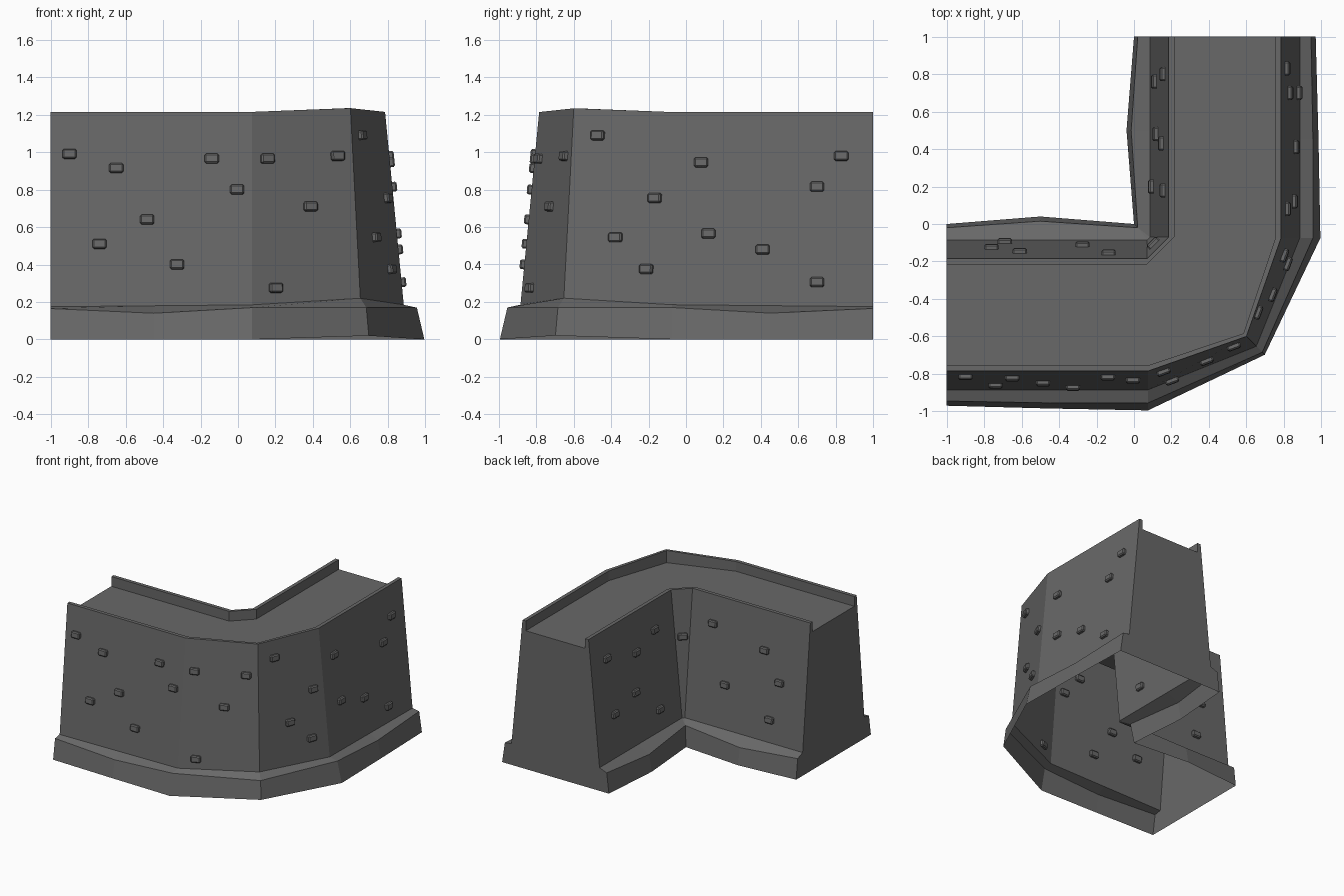
import bpy, bmesh
from bpy import data as D
from mathutils import Vector, Matrix
from mathutils.bvhtree import BVHTree

cube = D.objects.get("Cube")
if cube:
    D.objects.remove(cube, do_unlink=True)

# One stone colour
stone = D.materials.new("dark grey stone")
stone.use_nodes = True
grey = (0.14, 0.14, 0.14, 1)
stone.diffuse_color = grey
stone.node_tree.nodes["Principled BSDF"].inputs["Base Color"].default_value = grey


def make_object(name, bm):
    mesh = D.meshes.new(name)
    bm.to_mesh(mesh)
    mesh.materials.append(stone)
    obj = D.objects.new(name, mesh)
    bpy.context.collection.objects.link(obj)
    return obj


def mirrored(half):
    """Complete a rail by reflecting it across the corner diagonal."""
    return half + [Vector((-p.y, -p.x, p.z)) for p in reversed(half[:-1])]


def outer_rail(d, z, bulge=(0, 0, 0, 0), lift=(0, 0, 0, 0)):
    """Rail round the outside of the bend: end, middle, bend start, corner."""
    k = 0.6 + 0.53 * (d - 0.785)
    plan = [(-1, -d), (-0.45, -d), (0.075, -d), (k, -k)]
    return mirrored([Vector((x, y - b, z + h))
                     for (x, y), b, h in zip(plan, bulge, lift)])


def inner_rail(d, z, bulge=0, lift=0):
    """Rail round the inside of the bend, with a narrow chamfer near the top."""
    x = min(0.07, d)
    m = (x + d) / 2
    plan = [(-1, -d), (-0.5, bulge - d), (x, -d), (m, -m)]
    return mirrored([Vector((px, py, z + (lift if i == 1 else 0)))
                     for i, (px, py) in enumerate(plan)])


# Cross-section rails, from the outer foot over the walkway to the inner foot
rails = [
    outer_rail(0.97, 0, (0, 0.015, 0.025, 0), (0, 0, 0, 0.02)),
    outer_rail(0.945, 0.165, (0, 0.01, 0.01, 0), (0, -0.025, 0.005, 0.005)),
    outer_rail(0.885, 0.175, lift=(0, 0.005, 0.01, 0.045)),
    outer_rail(0.785, 1.215, lift=(0, 0, 0, 0.02)),
    outer_rail(0.755, 1.215, lift=(0, 0, 0, 0.02)),
    outer_rail(0.755, 1.135),
    inner_rail(0.215, 1.135),
    inner_rail(0.215, 1.215),
    inner_rail(0.185, 1.215),
    inner_rail(0.085, 0.19),
    inner_rail(0.02, 0.165, 0.035, -0.03),
    inner_rail(0, 0, 0.04),
]

# Wall shell, open underneath with closed ends
wall = bmesh.new()
grid = [[wall.verts.new(p) for p in rail] for rail in rails]
for a, b in zip(grid, grid[1:]):
    for i in range(len(a) - 1):
        wall.faces.new((a[i], a[i + 1], b[i + 1], b[i]))
for end in (0, -1):
    wall.faces.new([rail[end] for rail in grid])
bmesh.ops.remove_doubles(wall, verts=wall.verts[:], dist=0.001)
bmesh.ops.recalc_face_normals(wall, faces=wall.faces[:])
make_object("curved_wall", wall)

# Small raised stones, placed by projecting onto each side of the wall
tree = BVHTree.FromBMesh(wall)
stones = bmesh.new()


def add_stone(origin, direction):
    direction = Vector(direction).normalized()
    point, normal, _, _ = tree.ray_cast(Vector(origin), direction)
    if point is None:
        return
    if normal.dot(direction) > 0:
        normal.negate()
    along = Vector((0, 0, 1)).cross(normal).normalized()
    frame = Matrix((along, normal, along.cross(normal))).transposed().to_4x4()
    size = Matrix.Diagonal((0.075, 0.052, 0.052, 1))
    size[1][1] = 0.05
    made = bmesh.ops.create_cube(stones, size=1,
                                 matrix=Matrix.Translation(point) @ frame @ size)
    edges = {e for v in made["verts"] for e in v.link_edges}
    bmesh.ops.bevel(stones, geom=list(edges), offset=0.008, segments=1,
                    affect='EDGES')


front = [(-0.9, 0.99), (-0.65, 0.915), (-0.14, 0.965), (0.155, 0.965),
         (0.53, 0.98), (-0.005, 0.8), (0.385, 0.71), (-0.485, 0.64),
         (-0.74, 0.51), (-0.325, 0.4), (0.2, 0.275)]
side = [(-0.47, 1.09), (-0.165, 0.755), (-0.375, 0.545), (-0.21, 0.375),
        (0.08, 0.945), (0.12, 0.565), (0.41, 0.48), (0.7, 0.305),
        (0.7, 0.815), (0.83, 0.98)]
inner_back = [(-0.135, 0.99), (-0.61, 0.9), (-0.275, 0.54), (-0.76, 0.68),
              (-0.69, 0.37)]
inner_side = [(0.8, 0.99), (0.43, 0.9), (0.18, 0.99), (0.48, 0.6),
              (0.76, 0.53), (0.2, 0.36)]
for x, z in front:
    add_stone((x, -2, z), (0, 1, 0))
for y, z in side:
    add_stone((2, y, z), (-1, 0, 0))
for x, z in inner_back:
    add_stone((x, 0.5, z), (0, -1, 0))
for y, z in inner_side:
    add_stone((-0.5, y, z), (1, 0, 0))
add_stone((-0.5, 0.5, 0.84), (1, -1, 0))
bmesh.ops.recalc_face_normals(stones, faces=stones.faces[:])
make_object("raised_stones", stones)
